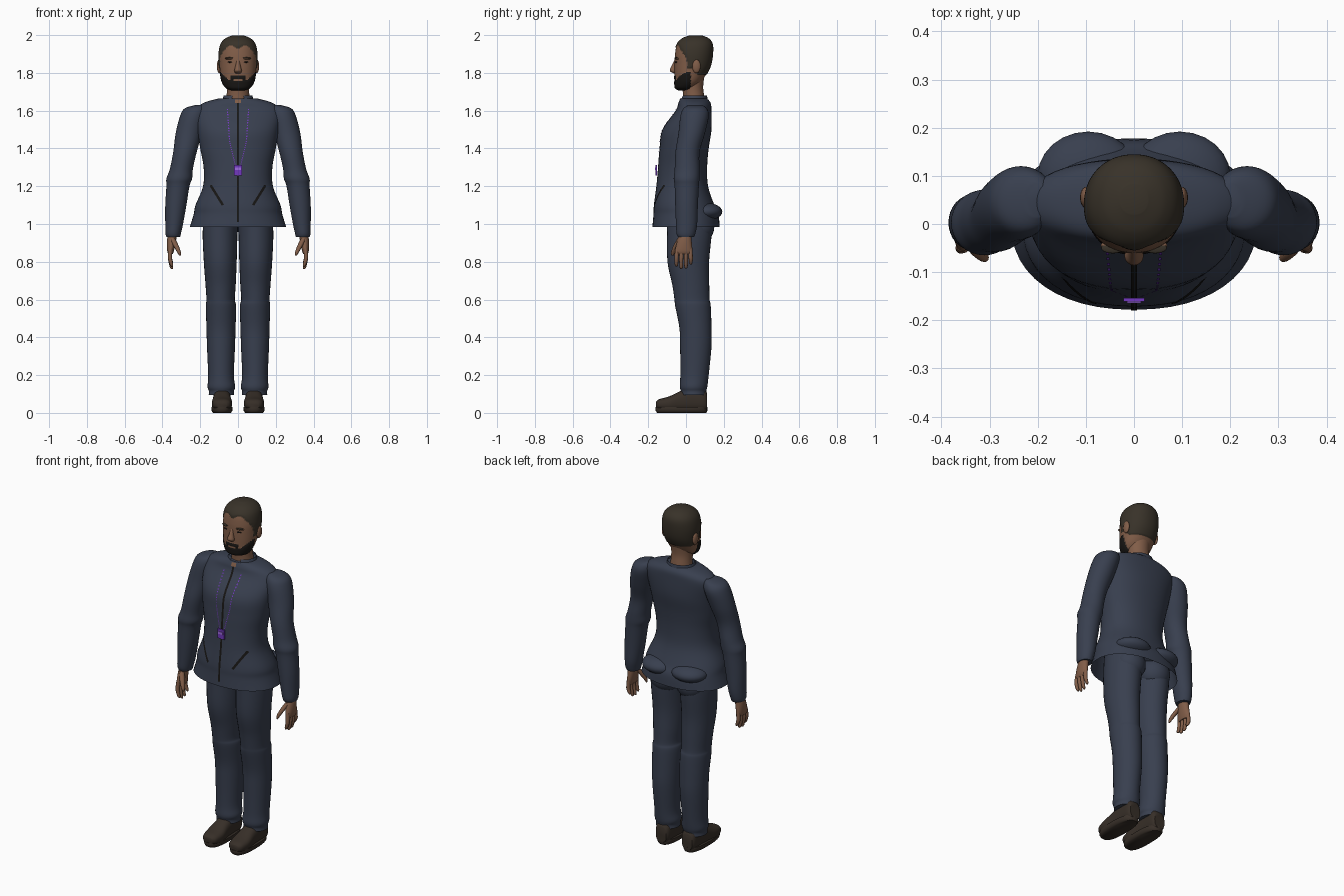
import bpy, bmesh, math
from mathutils import Vector
from mathutils.bvhtree import BVHTree

default = bpy.data.objects.get("Cube")
if default:
    bpy.data.objects.remove(default, do_unlink=True)


def material(name, r, g, b):
    m = bpy.data.materials.new(name)
    m.diffuse_color = (r, g, b, 1)
    m.use_nodes = True
    node = m.node_tree.nodes["Principled BSDF"]
    node.inputs["Base Color"].default_value = (r, g, b, 1)
    node.inputs["Roughness"].default_value = 0.8
    return m


navy = material("navy cloth", 0.04, 0.05, 0.078)
skin = material("brown skin", 0.22, 0.11, 0.065)
hair = material("dark brown hair", 0.04, 0.032, 0.022)
black = material("black", 0.009, 0.008, 0.007)
leather = material("brown leather", 0.038, 0.028, 0.021)
purple = material("purple", 0.17, 0.04, 0.52)
lilac = material("light purple", 0.35, 0.15, 0.75)


def finish(name, bm, mats, sharp=50):
    bmesh.ops.recalc_face_normals(bm, faces=bm.faces)
    mesh = bpy.data.meshes.new(name)
    bm.to_mesh(mesh)
    bm.free()
    obj = bpy.data.objects.new(name, mesh)
    bpy.context.collection.objects.link(obj)
    for m in mats:
        mesh.materials.append(m)
    bpy.ops.object.select_all(action="DESELECT")
    bpy.context.view_layer.objects.active = obj
    obj.select_set(True)
    bpy.ops.object.shade_smooth_by_angle(angle=math.radians(sharp))
    return obj


def spline(keys, steps):
    """Smooth run of rings through the key rings."""
    out = []
    for i in range(len(keys) - 1):
        a, b, c, d = (keys[min(max(i + k, 0), len(keys) - 1)] for k in (-1, 0, 1, 2))
        for s in range(steps):
            t = s / steps
            out.append([q + (r - p) * t / 2 + (p - 2.5 * q + 2 * r - s_ / 2) * t * t
                        + (1.5 * (q - r) + (s_ - p) / 2) * t ** 3
                        for p, q, r, s_ in zip(a, b, c, d)])
    return out + [list(keys[-1])]


def loft(name, keys, mats, side=1, axis="z", power=2, segs=32, steps=5,
         caps=(True, True), rule=None, edit=None):
    """Rings are (centre a, centre b, position along axis, radius a, radius b)."""
    bm = bmesh.new()
    rings = []
    for ca, cb, t, ra, rb in spline(keys, steps):
        ring = []
        for k in range(segs):
            ang = math.tau * k / segs
            c, s = math.cos(ang), math.sin(ang)
            a = (ca + ra * math.copysign(abs(c) ** (2 / power), c)) * side
            b = cb + rb * math.copysign(abs(s) ** (2 / power), s)
            ring.append(bm.verts.new((a, b, t) if axis == "z" else (a, t, b)))
        rings.append(ring)
    for lo, hi in zip(rings, rings[1:]):
        for k in range(segs):
            j = (k + 1) % segs
            bm.faces.new((lo[k], lo[j], hi[j], hi[k]))
    for ring, wanted in zip((rings[0], rings[-1]), caps):
        if wanted:
            bm.faces.new(ring)
    if rule:
        for f in bm.faces:
            f.material_index = rule(f.calc_center_median())
    if edit:
        edit(bm)
    return finish(name, bm, mats)


def ball(name, centre, radii, mat):
    bm = bmesh.new()
    bmesh.ops.create_uvsphere(bm, u_segments=24, v_segments=14, radius=1)
    for v in bm.verts:
        v.co = Vector(p * r + c for p, r, c in zip(v.co, radii, centre))
    return finish(name, bm, [mat])


# Jacket body, open at the hem
jacket = loft("jacket_body", [
    (0, .04, 1.665, .10, .07), (0, .045, 1.642, .18, .085), (0, .04, 1.6, .225, .095),
    (0, .005, 1.5, .215, .13), (0, -.01, 1.4, .2, .13), (0, -.018, 1.3, .182, .13),
    (0, -.02, 1.2, .185, .137), (0, -.01, 1.1, .225, .16), (0, 0, 1.05, .235, .172),
    (0, 0, .985, .255, .178)], [navy], power=2.2, segs=48, caps=(True, False))
tree = BVHTree.FromPolygons([v.co for v in jacket.data.vertices],
                            [p.vertices[:] for p in jacket.data.polygons])


def on_front(x, z, gap=.004):
    hit = tree.ray_cast(Vector((x, -1, z)), Vector((0, 1, 0)))[0]
    return Vector((x, (hit.y if hit else 0) - gap, z))


def strip(name, start, end, width, mat, dashes=False, count=24):
    """Thin plate lying on the jacket front from start to end, given as (x, z)."""
    bm = bmesh.new()
    a, b = Vector(start), Vector(end)
    n = Vector((b.y - a.y, a.x - b.x)).normalized() * width / 2
    for i in range(count):
        if dashes and i % 2:
            continue
        p, q = a.lerp(b, i / count), a.lerp(b, (i + 1) / count)
        bm.faces.new([bm.verts.new(on_front(*c)) for c in (p - n, p + n, q + n, q - n)])
    bmesh.ops.remove_doubles(bm, verts=bm.verts, dist=.0001)
    return finish(name, bm, [mat])


# Zip, throat, badge
strip("jacket_zip", (0, 1.64), (0, 1.01), .012, black)
strip("open_throat", (0, 1.66), (0, 1.64), .03, skin, count=4)
for name, x, z, w, h, mat in (("badge", 0, 1.285, .044, .055, purple),
                              ("badge_label", 0, 1.292, .03, .014, lilac)):
    bm = bmesh.new()
    bmesh.ops.create_cube(bm, size=1)
    depth = on_front(x, z).y - (.004 if mat is purple else .008)
    for v in bm.verts:
        v.co = (x + v.co.x * w, depth + v.co.y * .007, z + v.co.z * h)
    finish(name, bm, [mat])


# Collar standing around the neck, open at the front
def open_front(bm):
    gone = [f for f in bm.faces
            if f.calc_center_median().y < 0 and abs(f.calc_center_median().x) < .035]
    bmesh.ops.delete(bm, geom=gone, context="FACES")


loft("collar", [(0, .04, 1.63, .098, .085), (0, .042, 1.66, .083, .073), (0, .045, 1.68, .076, .066)],
     [navy], caps=(False, False), edit=open_front)

# Neck and head
loft("neck", [(0, .045, 1.62, .066, .06), (0, .04, 1.68, .06, .056), (0, .036, 1.73, .06, .055),
              (0, .04, 1.8, .065, .06)], [skin])


def head_colour(c):
    x = abs(c.x)
    hairline = 1.925 if c.y < -.03 else max(1.79, 1.925 - (c.y + .03) * 1.5)
    if c.y < -.03:
        hairline += .02 * math.sin(min(x, .07) / .07 * math.pi)
    if .005 < c.y < .03:
        hairline = 1.82
    if c.z > hairline:
        return 1
    if x < .026 and 1.757 < c.z < 1.767 and c.y < 0:
        return 0
    beard = 1.787 if x < .04 else 1.762 + max(0, x - .05)
    return 2 if c.z < beard and c.y < .025 else 0


def puff(bm):
    """Raise the hair and beard a little above the skin."""
    bm.normal_update()
    for v in bm.verts:
        if all(f.material_index for f in v.link_faces):
            v.co += (v.co - Vector((0, .04, 1.85))).normalized() * .004


loft("head", [(0, -.002, 1.71, .03, .035), (0, -.002, 1.722, .062, .054), (0, .01, 1.75, .082, .07),
              (0, .022, 1.79, .092, .083), (0, .034, 1.84, .098, .095), (0, .041, 1.9, .1, .099),
              (0, .046, 1.95, .09, .093), (0, .05, 1.98, .064, .068), (0, .051, 1.995, .028, .03)],
     [skin, hair, black], power=2.15, segs=72, steps=9, rule=head_colour, edit=puff)
loft("nose", [(0, -.045, 1.875, .01, .012), (0, -.058, 1.84, .013, .017), (0, -.066, 1.812, .02, .02),
              (0, -.055, 1.798, .014, .012)], [skin], segs=16)

for side, label in ((1, "left_"), (-1, "right_")):
    # Ears, brows, eyes
    ball(label + "ear", (side * .1, .055, 1.835), (.012, .022, .036), skin)
    ball(label + "brow", (side * .042, -.045, 1.876), (.027, .014, .007), skin)
    ball(label + "eyebrow", (side * .044, -.05, 1.879), (.024, .011, .004), hair)
    ball(label + "eye", (side * .04, -.05, 1.857), (.016, .008, .004), black)

    # Sleeve and cuff
    loft(label + "sleeve", [
        (.2, .05, 1.63, .025, .035), (.222, .048, 1.612, .06, .062), (.237, .045, 1.57, .07, .075),
        (.26, .03, 1.48, .07, .07), (.281, .008, 1.38, .062, .064), (.3, .006, 1.29, .061, .066),
        (.311, .003, 1.24, .068, .068), (.318, .004, 1.2, .061, .064), (.329, .003, 1.1, .056, .06),
        (.338, .003, 1.0, .047, .056), (.343, 0, .95, .041, .05), (.343, 0, .93, .036, .042)],
         [navy], side)
    # Hand, fingers and thumb
    loft(label + "palm", [(.345, -.002, .96, .024, .03), (.352, -.008, .91, .024, .038),
                          (.357, -.012, .86, .018, .046), (.357, -.012, .84, .012, .042)],
         [skin], side, segs=20)
    for i, finger in enumerate(("index", "middle", "ring", "little")):
        y, tip = -.046 + i * .023, (.775, .762, .765, .785)[i]
        loft(label + finger + "_finger", [
            (.357, y, .87, .011, .011), (.36, y * 1.1, .82, .011, .011),
            (.352, y * 1.1, tip + .01, .009, .009), (.348, y * 1.1, tip, .004, .004)],
             [skin], side, segs=12, steps=3)
    loft(label + "thumb", [(.348, -.028, .925, .014, .016), (.328, -.052, .885, .014, .015),
                           (.312, -.068, .85, .01, .011), (.307, -.071, .832, .004, .005)],
         [skin], side, segs=12)

    # Trouser leg and seat
    loft(label + "trouser_leg", [
        (.09, .02, 1.08, .09, .12), (.095, .018, .95, .092, .118), (.094, .012, .8, .087, .11),
        (.092, .025, .68, .08, .098), (.092, .032, .6, .075, .093), (.09, .037, .565, .08, .094),
        (.09, .05, .45, .077, .085), (.09, .052, .35, .074, .083), (.09, .045, .2, .068, .075),
        (.088, .04, .14, .073, .073), (.088, .04, .115, .066, .067), (.088, .04, .095, .067, .067)],
         [navy], side)
    ball(label + "seat", (side * .085, .065, .985), (.088, .085, .09), navy)
    ball(label + "jacket_back_fold", (side * .095, .1, 1.065), (.105, .092, .048), navy)

    # Shoe and sole
    loft(label + "shoe", [
        (.085, .06, .112, .034, .045), (.085, .07, .09, .044, .065), (.085, .072, .03, .046, .068),
        (.085, .06, -.03, .048, .055), (.085, .048, -.09, .054, .039), (.085, .045, -.14, .045, .028),
        (.085, .043, -.158, .028, .018)], [leather], side, axis="y", power=2.5)
    loft(label + "sole", [(.085, -.022, 0, .046, .13), (.085, -.024, .012, .056, .137),
                          (.085, -.024, .03, .056, .137)], [leather], side, power=2.6, steps=2)

    # Slanted pocket and lanyard
    strip(label + "pocket", (side * .145, 1.205), (side * .08, 1.1), .013, black)
    strip(label + "lanyard_upper", (side * .056, 1.61), (side * .045, 1.44), .006, purple, True)
    strip(label + "lanyard_lower", (side * .045, 1.44), (side * .014, 1.31), .006, purple, True)
